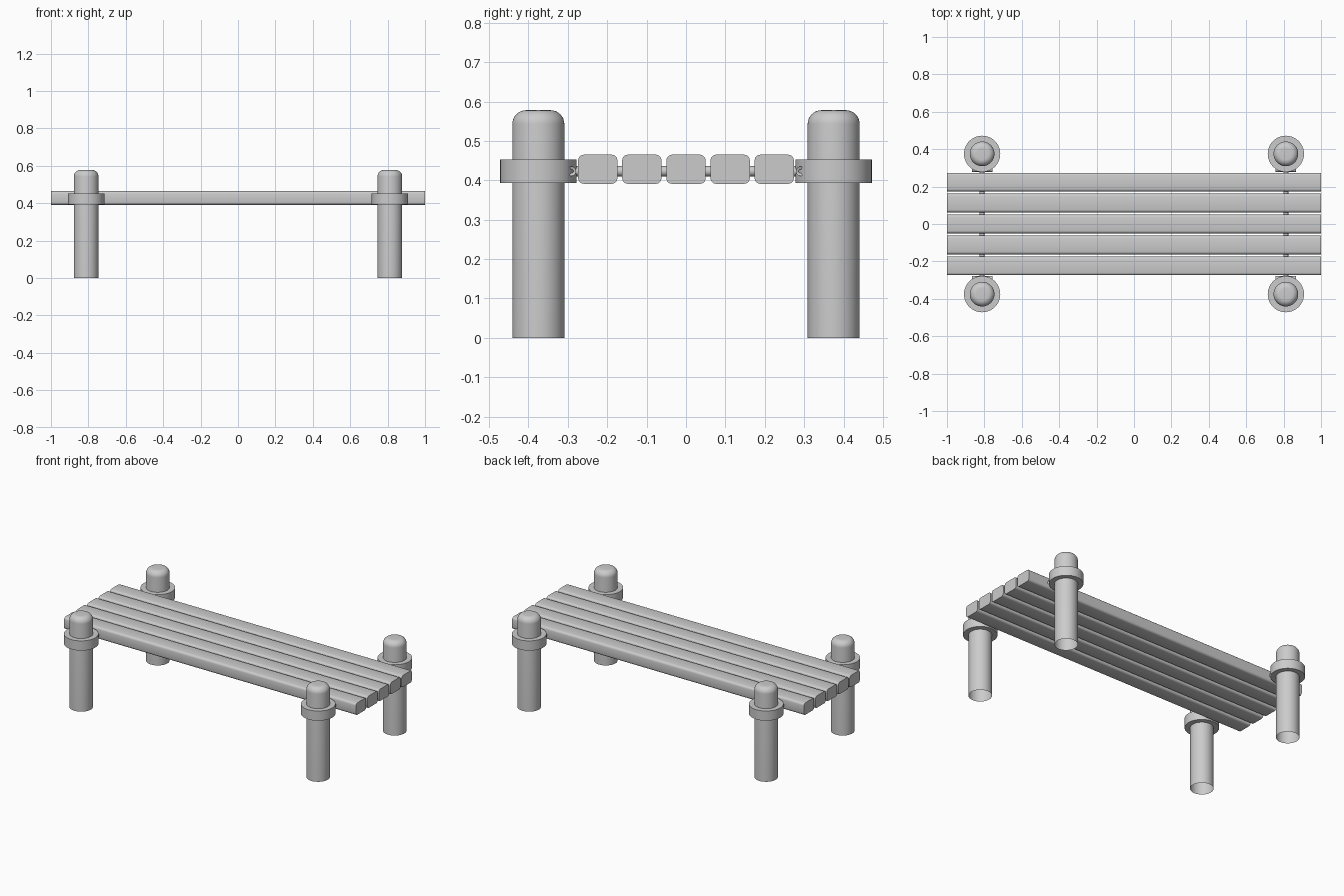
import bpy
import math

cube = bpy.data.objects.get("Cube")
if cube:
    bpy.data.objects.remove(cube, do_unlink=True)

grey = bpy.data.materials.new("plain grey")
grey.use_nodes = True
COLOUR = (0.6, 0.6, 0.6, 1)
grey.diffuse_color = COLOUR
grey.node_tree.nodes["Principled BSDF"].inputs["Base Color"].default_value = COLOUR

POST_X, POST_Y, ROD_Z = 0.812, 0.375, 0.423


def make(name, verts, faces, location, smooth=True):
    mesh = bpy.data.meshes.new(name)
    mesh.from_pydata(verts, [], faces)
    mesh.materials.append(grey)
    obj = bpy.data.objects.new(name, mesh)
    obj.location = location
    bpy.context.collection.objects.link(obj)
    if smooth:
        bpy.ops.object.select_all(action='DESELECT')
        obj.select_set(True)
        bpy.context.view_layer.objects.active = obj
        bpy.ops.object.shade_smooth_by_angle(angle=math.radians(35))
    return obj


def lathe(name, profile, location, sides=48, cap=False, closed=False):
    """Spin (radius, height) points, listed bottom to top, around z."""
    verts = [(r * math.cos(math.tau * i / sides), r * math.sin(math.tau * i / sides), z)
             for r, z in profile for i in range(sides)]
    rows = len(profile)
    faces = []
    for k in range(rows if closed else rows - 1):
        a, b = k * sides, (k + 1) % rows * sides
        for i in range(sides):
            j = (i + 1) % sides
            faces.append((a + i, a + j, b + j, b + i))
    if cap:
        faces.append(tuple((rows - 1) * sides + i for i in range(sides)))
    return make(name, verts, faces, location)


# Post outline: open tube below, rounded shoulder and flat top above
R, H, F = 0.066, 0.578, 0.035
post = [(R, 0)] + [(R - F + F * math.cos(t * math.pi / 16), H - F + F * math.sin(t * math.pi / 16))
                   for t in range(9)]
collar = [(R - 0.002, 0.393), (0.097, 0.393), (0.097, 0.453), (R - 0.002, 0.453)]
# Ring-ended pin with a shallow hole at each end
pin = [(0.005, -0.052), (0.012, -0.055), (0.012, 0.055), (0.005, 0.052)]

for side, x in (("left", POST_X), ("right", -POST_X)):
    for end, y in (("front", -POST_Y), ("back", POST_Y)):
        label = f"{end}_{side}"
        lathe(f"{label}_post", post, (x, y, 0), cap=True)
        lathe(f"{label}_collar", collar, (x, y, 0), closed=True)
        p = lathe(f"{label}_pin", pin, (x, math.copysign(0.291, y), ROD_Z), sides=20, closed=True)
        p.rotation_euler.y = math.pi / 2
    # Rod threaded through the slats
    rod = lathe(f"{side}_rod", [(0.013, -0.3), (0.013, 0.3)], (x, 0, ROD_Z), sides=24, cap=True)
    rod.rotation_euler.x = math.pi / 2

# Slats with softened long edges and square ends
W, T, C = 0.05, 0.037, 0.014
section = []
for n, (sy, sz) in enumerate(((1, 1), (-1, 1), (-1, -1), (1, -1))):
    for t in range(4):
        a = (n + t / 3) * math.pi / 2
        section.append((sy * (W - C) + C * math.cos(a), sz * (T - C) + C * math.sin(a)))
count = len(section)
for k in range(5):
    verts = [(x, y, z) for x in (-1, 1) for y, z in section]
    faces = [(i, (i + 1) % count, (i + 1) % count + count, i + count) for i in range(count)]
    faces = [f[::-1] for f in faces]
    faces += [tuple(reversed(range(count))), tuple(range(count, 2 * count))]
    make(f"slat_{k + 1}", verts, faces, (0, (k - 2) * 0.112, 0.428))
